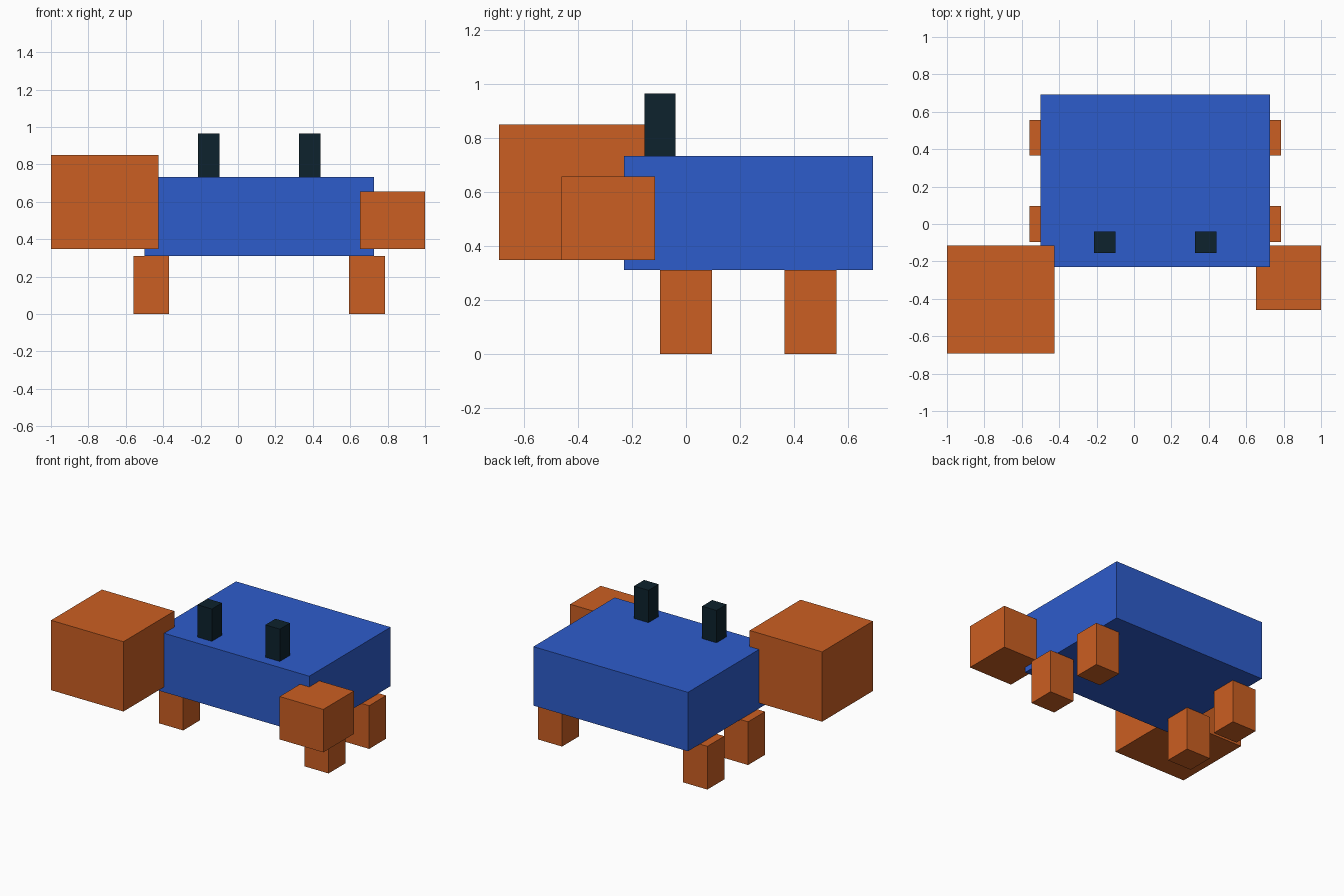
import bpy
import bmesh
from mathutils import Vector

cube = bpy.data.objects.get("Cube")
if cube:
    bpy.data.objects.remove(cube, do_unlink=True)


def make_material(name, colour):
    mat = bpy.data.materials.new(name)
    mat.use_nodes = True
    mat.diffuse_color = (*colour, 1)
    mat.node_tree.nodes["Principled BSDF"].inputs["Base Color"].default_value = (*colour, 1)
    return mat


def add_box(name, low, high, mat):
    """Flat-sided box between two opposite corners."""
    low, high = Vector(low), Vector(high)
    bm = bmesh.new()
    bmesh.ops.create_cube(bm, size=1)
    bmesh.ops.scale(bm, vec=high - low, verts=bm.verts)
    mesh = bpy.data.meshes.new(name)
    bm.to_mesh(mesh)
    bm.free()
    mesh.materials.append(mat)
    obj = bpy.data.objects.new(name, mesh)
    obj.location = (low + high) / 2
    bpy.context.collection.objects.link(obj)
    return obj


blue = make_material("shell blue", (0.027, 0.107, 0.6))
orange = make_material("limb orange", (0.6, 0.114, 0.016))
dark = make_material("eye dark", (0.004, 0.016, 0.026))

BODY_BASE, BODY_TOP = 0.31, 0.733

# Body
add_box("body", (-0.5, -0.23, BODY_BASE), (0.727, 0.692, BODY_TOP), blue)

# Claws, the right one larger
add_box("right_claw", (-1, -0.692, 0.348), (-0.425, -0.115, 0.849), orange)
add_box("left_claw", (0.653, -0.461, 0.348), (1, -0.115, 0.656), orange)

# Four legs
LEG = 0.192
for side, x in (("right", -0.56), ("left", 0.594)):
    for end, y in (("front", -0.096), ("back", 0.365)):
        add_box(f"{end}_{side}_leg", (x, y, 0), (x + LEG, y + LEG, BODY_BASE), orange)

# Eye stalks
EYE = 0.115
for side, x in (("right", -0.215), ("left", 0.325)):
    add_box(f"{side}_eye", (x, -0.154, BODY_TOP), (x + EYE, -0.154 + EYE, 0.965), dark)
